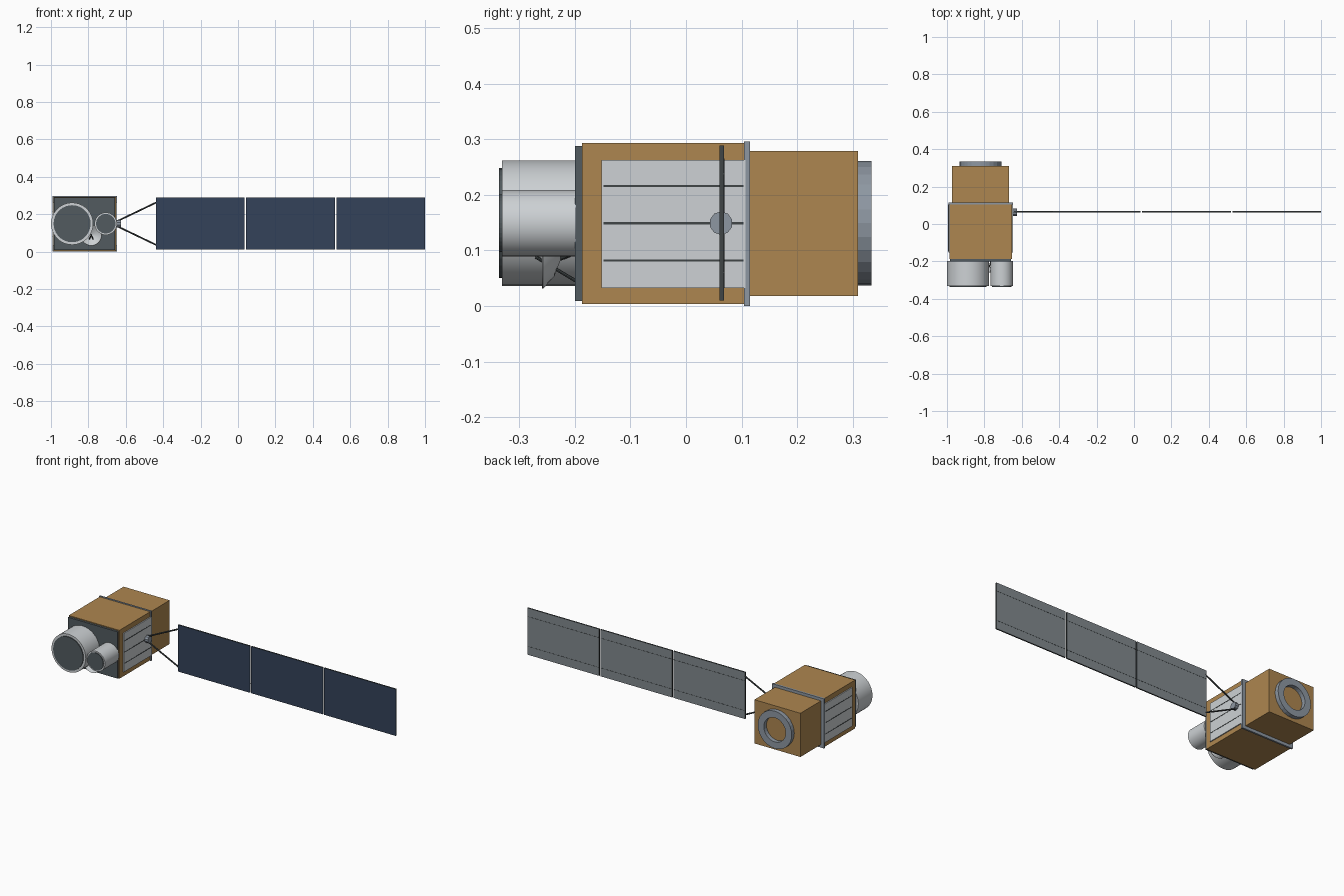
import bpy
import math
from mathutils import Vector

cube = bpy.data.objects.get("Cube")
if cube:
    bpy.data.objects.remove(cube, do_unlink=True)


def material(name, rgb):
    m = bpy.data.materials.new(name)
    m.use_nodes = True
    m.diffuse_color = (*rgb, 1)
    m.node_tree.nodes["Principled BSDF"].inputs["Base Color"].default_value = (*rgb, 1)
    return m


FOIL = material("gold_foil", (0.42, 0.24, 0.08))
PALE = material("pale_grey", (0.61, 0.64, 0.66))
DARK = material("dark_slate", (0.085, 0.105, 0.115))
TRIM = material("trim_grey", (0.27, 0.31, 0.36))
BACK = material("panel_back_grey", (0.22, 0.25, 0.27))
CELL = material("solar_navy", (0.033, 0.055, 0.10))
STRUT = material("strut_charcoal", (0.05, 0.06, 0.062))


def finish(name, mat, smooth=False):
    ob = bpy.context.object
    ob.name = ob.data.name = name
    ob.data.materials.append(mat)
    if smooth:
        bpy.ops.object.shade_smooth_by_angle()
    return ob


def box(name, mat, x, y, z):
    """Box from (low, high) ranges on each axis."""
    bpy.ops.mesh.primitive_cube_add(size=1)
    ob = finish(name, mat)
    ranges = (x, y, z)
    for v in ob.data.vertices:
        v.co = [sum(r) / 2 + c * (r[1] - r[0]) for r, c in zip(ranges, v.co)]
    return ob


def rod(name, mat, start, end, radius, sides=8, smooth=False, tip=None):
    """Cylinder or cone between two points."""
    a, b = Vector(start), Vector(end)
    d = b - a
    bpy.ops.mesh.primitive_cone_add(vertices=sides, radius1=radius,
                                    radius2=radius if tip is None else tip,
                                    depth=d.length, location=(a + b) / 2,
                                    rotation=d.to_track_quat('Z', 'Y').to_euler())
    return finish(name, mat, smooth)


def lathe(name, mat, centre, profile, sides, smooth=False):
    """Closed (radius, y) profile spun around the y axis."""
    n = len(profile)
    verts, faces = [], []
    for i in range(sides):
        t = math.tau * i / sides
        verts += [(r * math.cos(t), y, r * math.sin(t)) for r, y in profile]
        j = (i + 1) % sides
        faces += [(i * n + k, i * n + (k + 1) % n, j * n + (k + 1) % n, j * n + k)
                  for k in range(n)]
    me = bpy.data.meshes.new(name)
    me.from_pydata(verts, [], faces)
    ob = bpy.data.objects.new(name, me)
    bpy.context.collection.objects.link(ob)
    ob.location = centre
    bpy.ops.object.select_all(action='DESELECT')
    bpy.context.view_layer.objects.active = ob
    ob.select_set(True)
    bpy.ops.object.mode_set(mode='EDIT')
    bpy.ops.mesh.select_all(action='SELECT')
    bpy.ops.mesh.normals_make_consistent(inside=False)
    bpy.ops.object.mode_set(mode='OBJECT')
    return finish(name, mat, smooth)


CX, CZ = -0.82, 0.149


def around(half):
    return (CX - half, CX + half)


# Body boxes, joint frame and instrument plate
box("main_body", FOIL, around(0.167), (-0.187, 0.106), (0.004, 0.293))
box("rear_body", FOIL, around(0.152), (0.10, 0.309), (0.018, 0.279))
box("joint_frame", TRIM, around(0.172), (0.104, 0.115), (0, 0.296))
box("front_plate", DARK, around(0.163), (-0.2, -0.186), (0.009, 0.288))

# Side radiators with three seams each
for side, label in ((1, "left"), (-1, "right")):
    def outward(a, b):
        return tuple(sorted((CX + side * a, CX + side * b)))
    box(label + "_radiator", PALE, outward(0.165, 0.173), (-0.152, 0.107), (0.032, 0.263))
    for i in (-1, 0, 1):
        z = CZ + i * 0.067
        box(label + "_radiator_seam", STRUT, outward(0.172, 0.1742),
            (-0.148, 0.103), (z - 0.002, z + 0.002))

# Rear adapter ring
lathe("adapter_ring", TRIM, (CX, 0, CZ),
      [(0.112, 0.305), (0.112, 0.334), (0.072, 0.334), (0.072, 0.305)], 28)

# Two telescope barrels with dark apertures
for name, x, r, lens in (("large_telescope", -0.887, 0.113, 0.099),
                         ("small_telescope", -0.707, 0.06, 0.052)):
    rod(name, PALE, (x, -0.198, CZ), (x, -0.331, CZ), r, 36, True)
    rod(name + "_aperture", DARK, (x, -0.32, CZ), (x, -0.336, CZ), lens, 36)

# Small dish antenna under the barrels
dish_x = -0.785
lathe("dish", PALE, (dish_x, -0.225, 0.088),
      [(0.004, 0), (0.035, -0.012), (0.057, -0.032), (0.056, -0.034),
       (0.034, -0.015), (0.004, -0.003)], 20, True)
rod("dish_mount", STRUT, (dish_x, -0.198, 0.1), (dish_x, -0.228, 0.088), 0.007)
for dx in (-0.02, 0.02):
    rod("dish_strut", STRUT, (dish_x + dx, -0.198, 0.045), (dish_x, -0.27, 0.088), 0.003)

# Array hub and yoke
ARRAY_Y = 0.065
rod("array_hub", TRIM, (-0.65, 0.063, CZ), (-0.626, 0.063, CZ), 0.021, 10)
for s in (-1, 1):
    rod("yoke_strut", STRUT, (-0.645, ARRAY_Y, CZ + s * 0.014),
        (-0.434, ARRAY_Y, CZ + s * 0.115), 0.0045)

# Three solar panels: navy front, grey back, dark edges
for i in range(3):
    x0 = -0.438 + i * 0.482
    x1 = x0 + 0.474
    panel = box("solar_panel", STRUT, (x0, x1), (0.0605, 0.0685), (0.01, 0.289))
    panel.data.materials.append(CELL)
    panel.data.materials.append(BACK)
    for f in panel.data.polygons:
        if abs(f.normal.y) > 0.9:
            f.material_index = 1 if f.normal.y < 0 else 2
    for z in (0.06, 0.238):
        box("panel_stringer", STRUT, (x0, x1), (0.068, 0.0692), (z - 0.001, z + 0.001))
